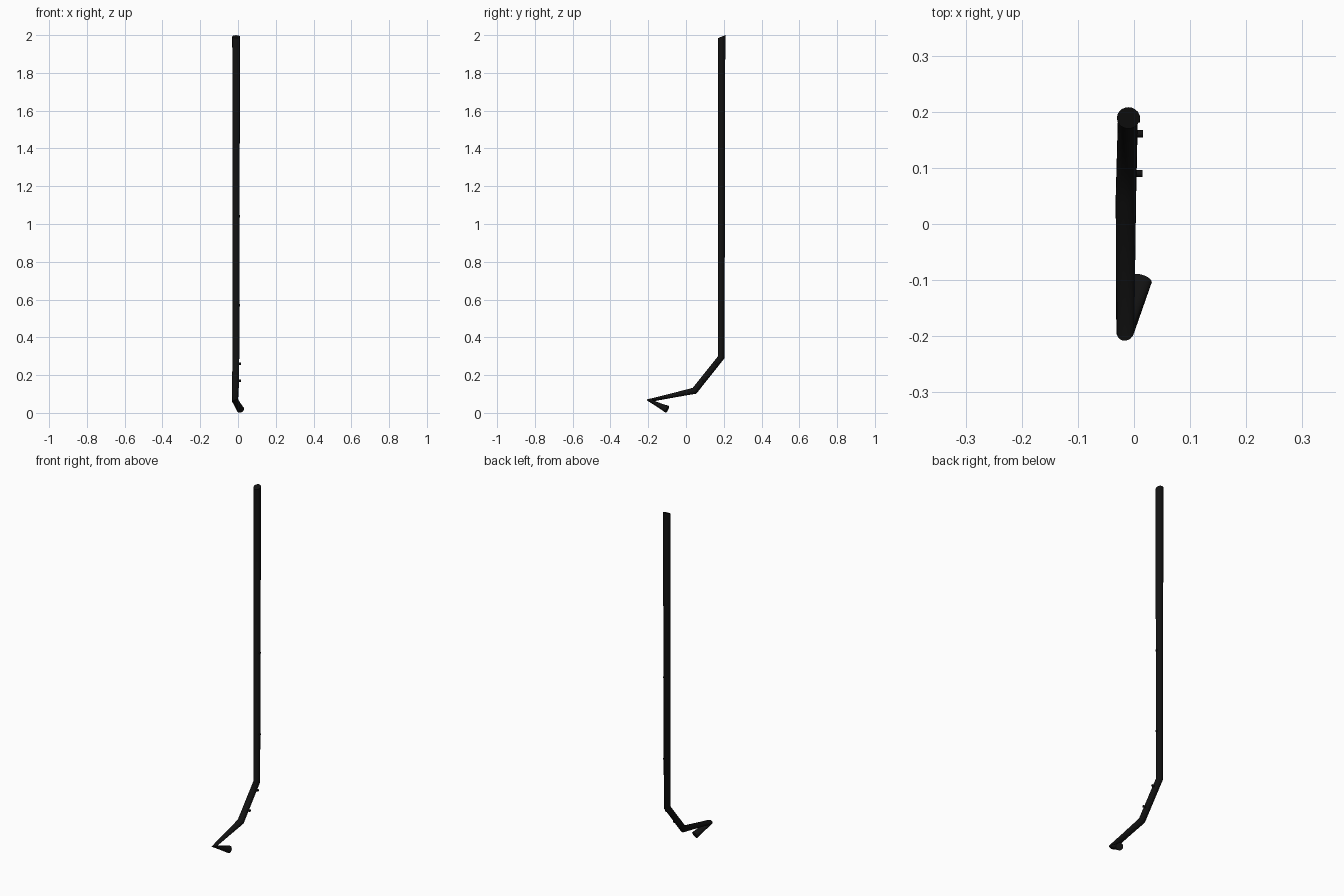
import bpy, bmesh, math
from mathutils import Vector, Matrix

if "Cube" in bpy.data.objects:
    bpy.data.objects.remove(bpy.data.objects["Cube"])

SIDES = 20
dark = bpy.data.materials.new("black_metal")
dark.diffuse_color = (0.006, 0.006, 0.006, 1)
dark.use_nodes = True
dark.node_tree.nodes["Principled BSDF"].inputs["Base Color"].default_value = dark.diffuse_color


def finish(name, bm):
    bmesh.ops.recalc_face_normals(bm, faces=bm.faces[:])
    me = bpy.data.meshes.new(name)
    bm.to_mesh(me)
    bm.free()
    ob = bpy.data.objects.new(name, me)
    bpy.context.collection.objects.link(ob)
    me.materials.append(dark)
    bpy.ops.object.select_all(action='DESELECT')
    ob.select_set(True)
    bpy.context.view_layer.objects.active = ob
    bpy.ops.object.shade_smooth_by_angle(angle=math.radians(50))
    return ob


# bent rod: centre points with radius, rings lie across the averaged direction
path = [((-0.010, 0.189, 1.992), 0.0205),
        ((-0.011, 0.187, 0.295), 0.0178),
        ((-0.0145, 0.045, 0.117), 0.0182),
        ((-0.0155, -0.191, 0.066), 0.0172),
        ((0.0125, -0.099, 0.019), 0.020)]
pts = [Vector(p) for p, r in path]
bm = bmesh.new()
rings = []
for i, (p, r) in enumerate(path):
    d_in = (pts[i] - pts[max(i - 1, 0)]).normalized()
    d_out = (pts[min(i + 1, len(pts) - 1)] - pts[i]).normalized()
    n = (d_in + d_out).normalized()
    if i == 0:
        n = Vector((0, 0.36, -0.93)).normalized()   # slanted top cut
    u = (Vector((1, 0, 0)) - n * n.x).normalized()
    v = n.cross(u)
    rings.append([bm.verts.new(pts[i] + r * (u * math.cos(a) + v * math.sin(a)))
                  for a in (2 * math.pi * k / SIDES for k in range(SIDES))])
for a, b in zip(rings, rings[1:]):
    for k in range(SIDES):
        j = (k + 1) % SIDES
        bm.faces.new((a[k], a[j], b[j], b[k]))
bm.faces.new(rings[0])
bm.faces.new(rings[-1])
finish("bent_rod", bm)

# small studs on the right side of the rod
studs = [(0.011, 0.187, 1.04), (0.011, 0.187, 0.57),
         (0.016, 0.161, 0.26), (0.015, 0.090, 0.17)]
for i, (x, y, z) in enumerate(studs):
    bm = bmesh.new()
    length = 0.018
    m = Matrix.Translation((x - length / 2, y, z)) @ Matrix.Rotation(math.pi / 2, 4, 'Y')
    bmesh.ops.create_cone(bm, cap_ends=True, segments=12, radius1=0.0065,
                          radius2=0.0065, depth=length, matrix=m)
    finish(f"stud_{i + 1}", bm)
